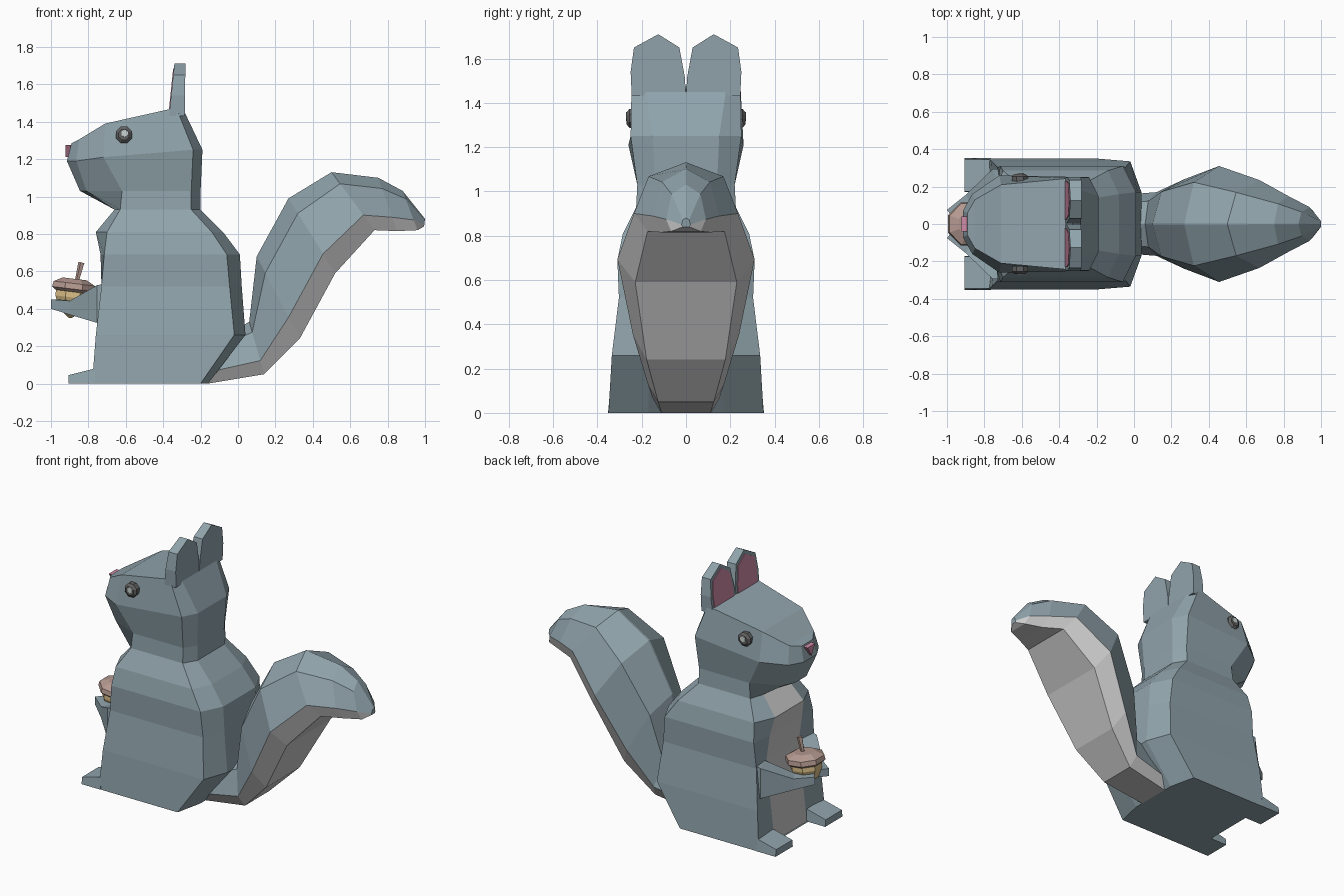
import bpy, bmesh, math
from mathutils import Vector, Matrix

if "Cube" in bpy.data.objects:
    bpy.data.objects.remove(bpy.data.objects["Cube"])


def material(name, rgb):
    m = bpy.data.materials.new(name)
    m.diffuse_color = (*rgb, 1)
    m.use_nodes = True
    m.node_tree.nodes["Principled BSDF"].inputs["Base Color"].default_value = m.diffuse_color
    return m


FUR = material("fur", (0.28, 0.37, 0.41))
PALE = material("pale_fur", (0.8, 0.8, 0.8))
PINK = material("pink", (0.62, 0.26, 0.38))
DARK = material("dark", (0.12, 0.12, 0.12))
SHINE = material("shine", (0.6, 0.66, 0.64))
CAP = material("nut_cap", (0.46, 0.32, 0.28))
NUT = material("nut_shell", (0.72, 0.53, 0.25))


def finish(name, bm, mats):
    bmesh.ops.remove_doubles(bm, verts=bm.verts, dist=0.0005)
    bmesh.ops.recalc_face_normals(bm, faces=bm.faces)
    me = bpy.data.meshes.new(name)
    bm.to_mesh(me)
    bm.free()
    for m in mats:
        me.materials.append(m)
    ob = bpy.data.objects.new(name, me)
    bpy.context.collection.objects.link(ob)
    return ob


def loft(name, rings, mats, pick=lambda i, j: 0):
    """Skin a list of closed rings; pick(ring, segment) gives the material slot."""
    bm = bmesh.new()
    vs = [[bm.verts.new(p) for p in r] for r in rings]
    n = len(rings[0])
    for i in range(len(vs) - 1):
        for j in range(n):
            k = (j + 1) % n
            f = bm.faces.new((vs[i][j], vs[i][k], vs[i + 1][k], vs[i + 1][j]))
            f.material_index = pick(i, j)
    for r in (vs[0], vs[-1]):
        if n % 2 == 0 and n > 4:  # cap in strips so mirrored rings fold cleanly
            for j in range(n // 2 - 1):
                bm.faces.new((r[j], r[j + 1], r[n - 2 - j], r[n - 1 - j]))
        else:
            bm.faces.new(r)
    return finish(name, bm, mats)


def both(half):
    """Complete a half ring by mirroring it across y = 0."""
    return half + [(x, -y, z) for x, y, z in reversed(half)]


def level(z, xf, fw, xs, w, xe, xb, bw, bulge=0.0):
    return both([(xf - bulge, 0.45 * fw, z), (xf, fw, z), (xs, w, z), (xe, w, z), (xb, bw, z)])


# Body and head: belly, front corner, back corner, spine at each height
rings = [
    level(0.00, -0.77, 0.17, -0.78, 0.35, -0.20, -0.16, 0.17),
    level(0.26, -0.74, 0.17, -0.76, 0.335, -0.02, 0.04, 0.17),
    level(0.52, -0.71, 0.17, -0.73, 0.303, -0.045, 0.02, 0.17),
    level(0.69, -0.735, 0.17, -0.715, 0.31, -0.06, 0.01, 0.17),
    level(0.81, -0.76, 0.15, -0.70, 0.285, -0.14, -0.08, 0.16),
    level(0.93, -0.66, 0.13, -0.63, 0.225, -0.25, -0.20, 0.14),
    level(1.03, -0.81, 0.13, -0.62, 0.22, -0.25, -0.20, 0.14, 0.035),
    both([(-0.915, 0.07, 1.19), (-0.865, 0.16, 1.19), (-0.72, 0.26, 1.21),
          (-0.24, 0.25, 1.25), (-0.19, 0.15, 1.25)]),
    both([(-0.89, 0.06, 1.285), (-0.85, 0.13, 1.305), (-0.71, 0.21, 1.39),
          (-0.33, 0.246, 1.475), (-0.285, 0.18, 1.45)]),
]
loft("body", rings, [FUR, PALE], lambda i, j: 1 if j in (0, 8, 9) and i < 5 else 0)

# Tail: ridge point and underside point of each section, half width
tail = [((-0.08, 0.25), (-0.16, 0.00), 0.15), ((0.06, 0.33), (0.14, 0.05), 0.17),
        ((0.10, 0.68), (0.33, 0.24), 0.24), ((0.27, 0.99), (0.52, 0.59), 0.31),
        ((0.50, 1.13), (0.73, 0.82), 0.235), ((0.75, 1.10), (0.85, 0.815), 0.15),
        ((0.88, 1.03), (0.96, 0.82), 0.09), ((1.0, 0.88), (0.995, 0.84), 0.02)]
sections = []
for top, low, w in tail:
    def at(t, y):
        return (top[0] + (low[0] - top[0]) * t, y, top[1] + (low[1] - top[1]) * t)
    sections.append(both([at(0, 0.02 * w), at(0.2, 0.72 * w), at(0.74, w), at(1, 0.74 * w)]))
loft("tail", sections, [FUR, PALE], lambda i, j: 1 if j in (2, 3, 4) else 0)


def ear_outline(s, inset, back):
    pts = [(0.002, 1.43), (0.004, 1.51), (0.03, 1.65), (0.125, 1.71),
           (0.235, 1.65), (0.25, 1.54), (0.245, 1.43)]
    out = []
    for y, z in pts:
        y, z = 0.125 + (y - 0.125) * inset, 1.55 + (z - 1.55) * inset
        t = (z - 1.42) / 0.29
        out.append((-0.285 + 0.004 * t if back else -0.37 + 0.03 * t, s * y, z))
    return out


def disc(name, radii, segs, mats, matrix):
    """Lathe (radius, height) pairs around z with few sides, then place it."""
    rs = [[matrix @ Vector((r * math.cos(a), r * math.sin(a), h))
           for a in (2 * math.pi * (k + 0.5) / segs for k in range(segs))] for r, h in radii]
    return loft(name, rs, mats)


for s, side in ((-1, "right"), (1, "left")):
    # Ears with a pink inner panel
    loft(side + "_ear", [ear_outline(s, 1, False), ear_outline(s, 1, True)], [FUR])
    front = ear_outline(s, 0.84, False)
    loft(side + "_inner_ear", [[(x + d, y, z) for x, y, z in front] for d in (-0.004, 0.01)], [PINK])

    # Eyes with a bright centre
    m = Matrix.Translation((-0.61, s * 0.225, 1.33)) @ Matrix.Rotation(-s * math.pi / 2, 4, 'X')
    disc(side + "_eye", [(0.047, 0), (0.047, 0.03), (0.03, 0.043)], 8, [DARK], m)
    disc(side + "_eye_shine", [(0.022, 0.03), (0.02, 0.047)], 6, [SHINE],
         m @ Matrix.Translation((0.004, s * -0.008, 0)))

    # Feet
    loft(side + "_foot", [[(x, s * y, z) for y, z in ((0.17, 0), (0.352, 0), (0.345, h), (0.175, h))]
                          for x, h in ((-0.905, 0.045), (-0.765, 0.08))], [FUR])

    # Arms tapering inward to the nut
    arm = []
    for x, y, z, hy, hz in ((-0.69, 0.25, 0.425, 0.045, 0.11), (-0.735, 0.24, 0.425, 0.055, 0.1),
                            (-0.88, 0.12, 0.405, 0.035, 0.037), (-0.98, 0.05, 0.425, 0.025, 0.025)):
        arm.append([(x - 0.02 * a, s * (y + a * hy), z + b * hz)
                    for a, b in ((-1, -1), (1, -1), (1, 1), (-1, 1))])
    loft(side + "_arm", arm, [FUR])

# Nose
loft("nose", [[(x, y, z) for y, z in ((-0.04, 1.275), (0.04, 1.275), (0, 1.21))]
              for x in (-0.923, -0.88)], [PINK])

# Nut: shell, cap and stem, slightly tilted
tilt = Matrix.Translation((-0.88, 0, 0.5)) @ Matrix.Rotation(math.radians(7), 4, 'Y')
disc("nut_shell", [(0.01, -0.15), (0.07, -0.105), (0.1, -0.04), (0.1, 0.02)], 8, [NUT], tilt)
disc("nut_cap", [(0.105, -0.01), (0.125, 0.005), (0.12, 0.035), (0.07, 0.06)], 8, [CAP], tilt)
disc("nut_stem", [(0.012, 0), (0.018, 0.1)], 5, [CAP],
     Matrix.Translation((-0.86, 0, 0.55)) @ Matrix.Rotation(math.radians(14), 4, 'Y'))
